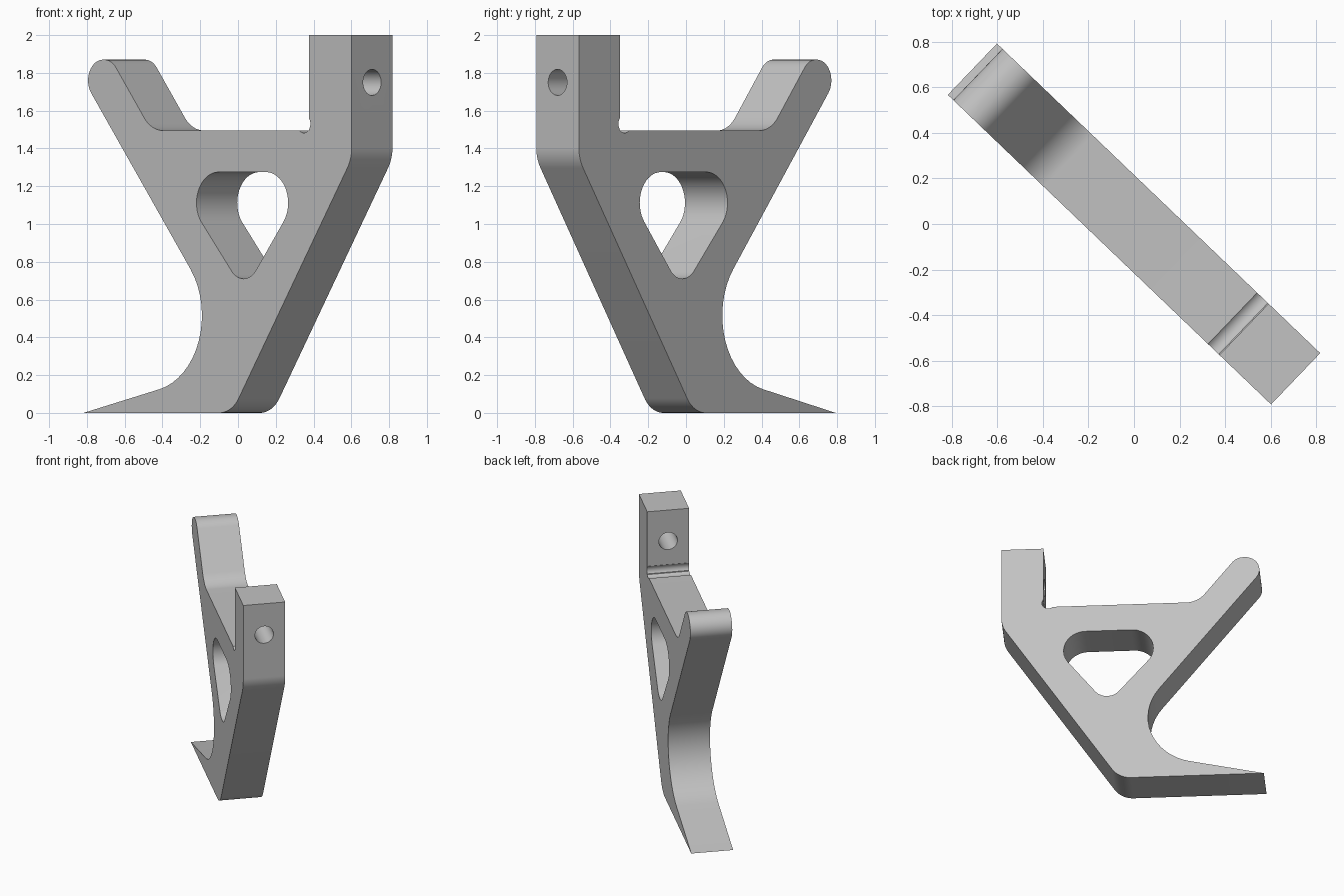
import bpy, bmesh, math
from mathutils import Vector, Matrix
from mathutils.geometry import convex_hull_2d

cube = bpy.data.objects.get("Cube")
if cube:
    bpy.data.objects.remove(cube, do_unlink=True)

THICK = 0.312
TURN = Matrix.Rotation(math.radians(-43.76), 4, 'Z')   # the plate stands diagonally

grey = bpy.data.materials.new("plain grey")
grey.use_nodes = True
grey.diffuse_color = (0.54, 0.54, 0.54, 1)
grey.node_tree.nodes["Principled BSDF"].inputs["Base Color"].default_value = grey.diffuse_color


def rounded(corners, steps=16):
    """Outline from (x, z, radius) corners with filleted bends."""
    out = []
    for i, (x, z, r) in enumerate(corners):
        p = Vector((x, z))
        if not r:
            out.append(p)
            continue
        a = (Vector(corners[i - 1][:2]) - p).normalized()
        b = (Vector(corners[(i + 1) % len(corners)][:2]) - p).normalized()
        half = a.angle(b) / 2
        centre = p + (a + b).normalized() * r / math.sin(half)
        start = p + a * r / math.tan(half) - centre
        end = p + b * r / math.tan(half) - centre
        sweep = math.atan2(start.x * end.y - start.y * end.x, start.dot(end))
        for k in range(steps + 1):
            t = sweep * k / steps
            c, s = math.cos(t), math.sin(t)
            out.append(centre + Vector((c * start.x - s * start.y, s * start.x + c * start.y)))
    return out


def circle(x, z, r, n=48):
    return [Vector((x + r * math.cos(2 * math.pi * k / n), z + r * math.sin(2 * math.pi * k / n)))
            for k in range(n)]


def prism(name, outline, depth, frame=Matrix()):
    """Extrude an x-z outline symmetrically along y."""
    bm = bmesh.new()
    face = bm.faces.new([bm.verts.new((p.x, -depth / 2, p.y)) for p in outline])
    ext = bmesh.ops.extrude_face_region(bm, geom=[face])["geom"]
    bmesh.ops.translate(bm, vec=(0, depth, 0),
                        verts=[g for g in ext if isinstance(g, bmesh.types.BMVert)])
    bmesh.ops.recalc_face_normals(bm, faces=bm.faces[:])
    mesh = bpy.data.meshes.new(name)
    bm.to_mesh(mesh)
    bm.free()
    mesh.materials.append(grey)
    ob = bpy.data.objects.new(name, mesh)
    bpy.context.collection.objects.link(ob)
    ob.matrix_world = TURN @ frame
    return ob


# Plate: pointed foot, slanted spine, square post, floor and rounded arm
plate = prism("bracket_plate", rounded([
    (-0.983, 0, 0),
    (0.104, 0, 0.172),
    (0.983, 1.346, 0.2),
    (0.983, 2, 0),
    (0.669, 2, 0),
    (0.669, 1.495, 0),
    (-0.486, 1.495, 0.176),
    (-0.778, 1.87, 0.11),
    (-1.065, 1.87, 0.11),
    (0.189, 0.264, 0.4),
]), THICK)

# Cutters: rounded triangular window, corner relief and cross hole in the post
pts = circle(0.008, 1.112, 0.163) + circle(0.354, 1.112, 0.163) + circle(0.19, 0.825, 0.115)
window = prism("window_cutter", [pts[i] for i in convex_hull_2d(pts)], 1)
relief = prism("relief_cutter", circle(0.632, 1.53, 0.048, 32), 1)
bolt = prism("bolt_hole_cutter", circle(0, 0, 0.069, 40), 0.6,
             Matrix.Translation((0.826, 0, 1.75)) @ Matrix.Rotation(math.pi / 2, 4, 'Z'))

bpy.ops.object.select_all(action='DESELECT')
plate.select_set(True)
bpy.context.view_layer.objects.active = plate
for cutter in (window, relief, bolt):
    cutter.hide_render = True
    mod = plate.modifiers.new(cutter.name, 'BOOLEAN')
    mod.operation = 'DIFFERENCE'
    mod.solver = 'EXACT'
    mod.object = cutter
    bpy.ops.object.modifier_apply(modifier=mod.name)
    bpy.data.objects.remove(cutter, do_unlink=True)

bpy.ops.object.shade_smooth_by_angle(angle=math.radians(30))
